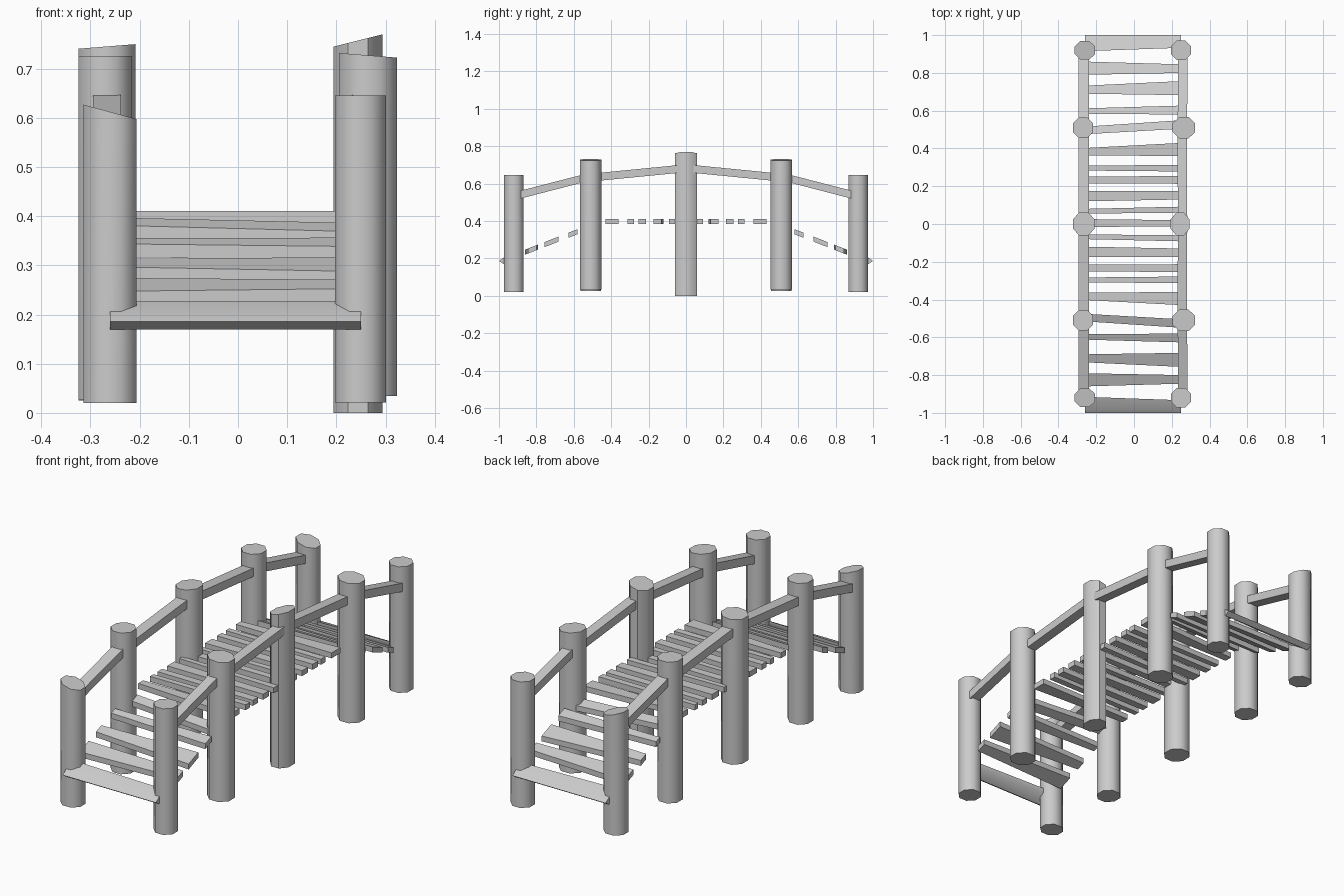
import bpy, bmesh, math
from mathutils import Vector

if "Cube" in bpy.data.objects:
    bpy.data.objects.remove(bpy.data.objects["Cube"])


def loft(name, rings, smooth=None):
    """Closed solid skinned through rings of equal point count."""
    bm = bmesh.new()
    vs = [[bm.verts.new(p) for p in r] for r in rings]
    n = len(rings[0])
    for a, b in zip(vs, vs[1:]):
        for i in range(n):
            j = (i + 1) % n
            bm.faces.new((a[i], a[j], b[j], b[i]))
    bm.faces.new(vs[0][::-1])
    bm.faces.new(vs[-1])
    bmesh.ops.recalc_face_normals(bm, faces=bm.faces[:])
    me = bpy.data.meshes.new(name)
    bm.to_mesh(me)
    bm.free()
    ob = bpy.data.objects.new(name, me)
    bpy.context.collection.objects.link(ob)
    if smooth:
        bpy.ops.object.select_all(action='DESELECT')
        ob.select_set(True)
        bpy.context.view_layer.objects.active = ob
        bpy.ops.object.shade_smooth_by_angle(angle=math.radians(smooth))
    return ob


def post(name, x, y, hx, hy, z0, z1, slope):
    """Octagonal log with a slanted top."""
    k = 1 / math.cos(math.pi / 8)
    ring = [(math.cos(a) * k * hx, math.sin(a) * k * hy)
            for a in (math.pi * (i + 0.5) / 4 for i in range(8))]
    loft(name, [[(x + u, y + v, z0) for u, v in ring],
                [(x + u, y + v, z1 + slope * u) for u, v in ring]], 50)


def deck_z(y):
    return 0.397 if abs(y) < 0.46 else 0.335 - 0.39 * (abs(y) - 0.60)


def plank(name, left, right, s):
    """Tapered board following the deck slope; left/right are y ranges."""
    rings = []
    for x, (a, b) in ((-0.265, left), (0.26, right)):
        mid = (a + b) / 2
        flat = abs(mid) < 0.46
        za, zb = (deck_z(0), deck_z(0)) if flat else (
            0.335 - 0.39 * (a - 0.6), 0.335 - 0.39 * (b - 0.6))
        t = 0.0135
        rings.append([(x, s * a, za - t), (x, s * b, zb - t),
                      (x, s * b, zb + t), (x, s * a, za + t)])
    loft(name, rings)


# Post data: x, y, half sizes, bottom, top, top slant
POSTS = {
    "left": [(-0.266, 0.0, 0.058, 0.06, 0.025, 0.745, 0.08),
             (-0.27, 0.51, 0.054, 0.055, 0.027, 0.726, 0.0),
             (-0.26, 0.92, 0.054, 0.05, 0.02, 0.612, -0.27)],
    "right": [(0.244, 0.0, 0.05, 0.06, 0.0, 0.757, 0.25),
              (0.264, 0.51, 0.059, 0.057, 0.034, 0.727, -0.08),
              (0.249, 0.92, 0.052, 0.052, 0.021, 0.645, 0.0)],
}
for side, rows in POSTS.items():
    for i, (x, y, hx, hy, z0, z1, sl) in enumerate(rows):
        for s, end in ((-1, "front"), (1, "back")):
            if i == 0 and s > 0:
                continue
            post(f"{side}_post_{end}_{i}", x, s * y, hx, hy, z0, z1, sl)

# Handrails between the posts: (y, centre z) along one half
RAIL = [((0.0, 0.682), (0.51, 0.632)), ((0.51, 0.638), (0.92, 0.532))]
for side, xs, w in (("left", (-0.267, -0.267, -0.267), 0.028),
                    ("right", (0.257, 0.256, 0.259), 0.025)):
    for i, (a, b) in enumerate(RAIL):
        for s, end in ((-1, "front"), (1, "back")):
            rings = [[(x + u * w, s * y, z + v * 0.021)
                      for u, v in ((-1, -1), (1, -1), (1, 1), (-1, 1))]
                     for x, (y, z) in ((xs[i], a), (xs[i + 1], b))]
            loft(f"{side}_rail_{end}_{i}", rings)

# Deck planks: left and right y ranges, mirrored front to back
PLANKS = [((.055, .080), (.060, .092)), ((.120, .175), (.130, .175)),
          ((.214, .250), (.213, .255)), ((.283, .310), (.278, .312)),
          ((.363, .402), (.360, .430)), ((.475, .515), (.505, .550)),
          ((.583, .612), (.580, .627)), ((.690, .732), (.682, .757)),
          ((.790, .860), (.800, .845))]
plank("centre_plank", (-0.016, 0.026), (-0.012, 0.02), 1)
for i, (l, r) in enumerate(PLANKS):
    for s, end in ((-1, "front"), (1, "back")):
        plank(f"{end}_plank_{i}", l, r, s)

# Pointed threshold planks at both ends
for s, end in ((-1, "front"), (1, "back")):
    loft(f"{end}_end_plank",
         [[(x, s * (y + d * (1 if y < 0.95 else 0)), z) for y, z in
           ((0.915, 0.203), (0.975, 0.17), (1.0, 0.186), (0.975, 0.204), (0.915, 0.227))]
          for x, d in ((-0.26, 0.0), (0.25, 0.018))], 60)
